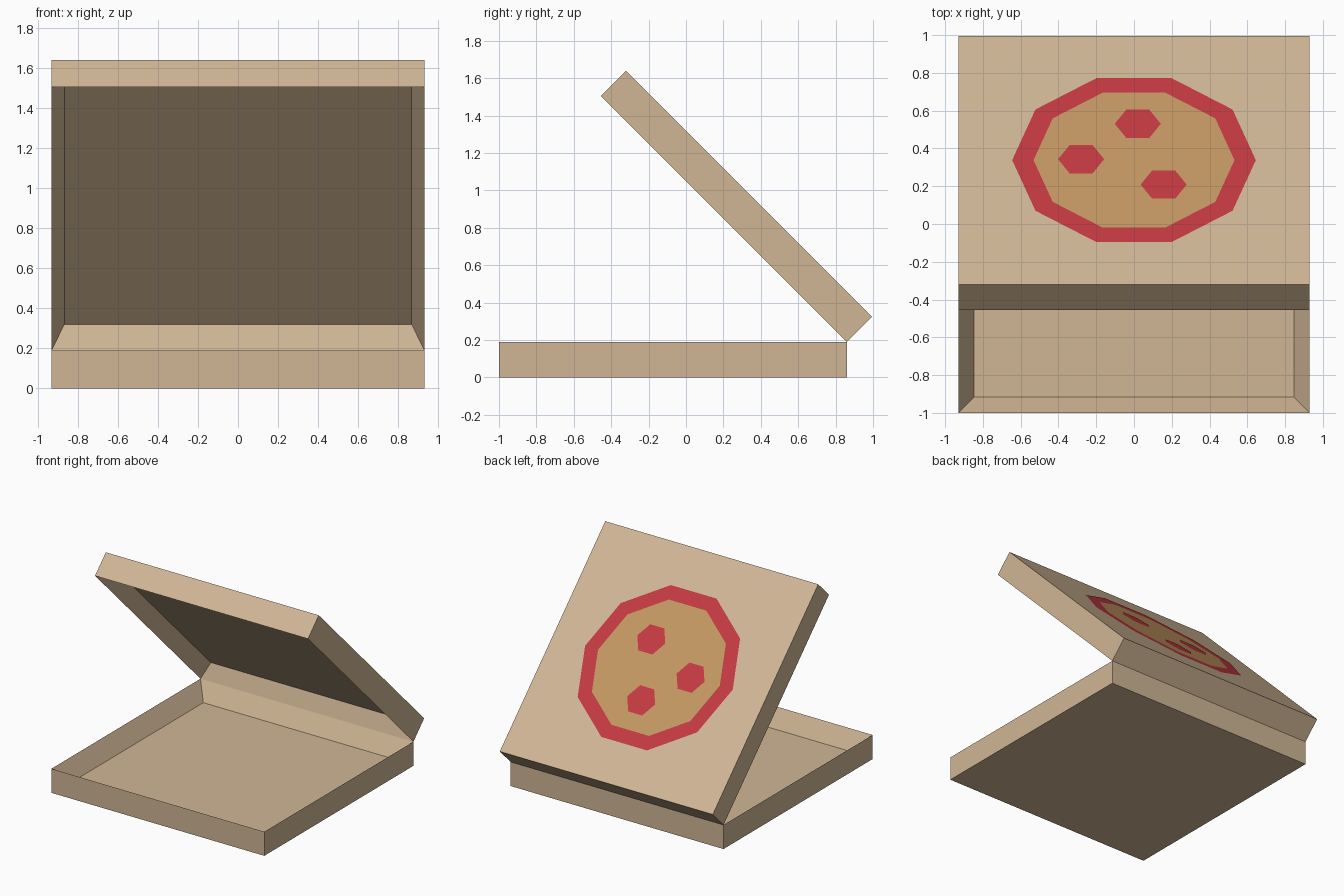
import bpy, bmesh
from math import cos, sin, pi, radians
from mathutils import Matrix, Vector

if "Cube" in bpy.data.objects:
    bpy.data.objects.remove(bpy.data.objects["Cube"])

SIDE, H = 1.86, 0.19          # panel side length and height of each half
HINGE = Vector((0, 0.86, 0.19))
LID = Matrix.Translation(HINGE) @ Matrix.Rotation(radians(-45), 4, 'X')


def material(name, rgb):
    m = bpy.data.materials.new(name)
    m.diffuse_color = (*rgb, 1)
    m.use_nodes = True
    m.node_tree.nodes["Principled BSDF"].inputs["Base Color"].default_value = m.diffuse_color
    return m


CARD = material("cardboard", (0.63, 0.47, 0.30))
RED = material("red", (0.54, 0.042, 0.052))
GOLD = material("gold", (0.55, 0.31, 0.125))


def finish(name, bm, mat, matrix):
    me = bpy.data.meshes.new(name)
    bm.to_mesh(me)
    bm.free()
    me.materials.append(mat)
    ob = bpy.data.objects.new(name, me)
    ob.matrix_world = matrix
    bpy.context.collection.objects.link(ob)
    return ob


def open_box(name, open_dir, inset, depth, matrix):
    """Box whose open side has walls sloping from a sharp rim to a smaller floor."""
    bm = bmesh.new()
    bmesh.ops.create_cube(bm, size=1, matrix=Matrix.Translation((0, -SIDE / 2, H / 2))
                          @ Matrix.Diagonal((SIDE, SIDE, H, 1)))
    bm.normal_update()
    face = next(f for f in bm.faces if f.normal.z * open_dir > 0.9)
    bmesh.ops.inset_region(bm, faces=[face], thickness=inset, use_even_offset=True)
    for v in face.verts:
        v.co.z -= open_dir * depth
    bm.normal_update()
    return finish(name, bm, CARD, matrix)


def polygon(name, sides, radius, x, y, lift, mat, inner=0):
    """Flat printed shape on the lid; a ring when inner is given."""
    bm = bmesh.new()

    def loop(r):
        return [bm.verts.new((x + r * cos(2 * pi * i / sides),
                              y + r * sin(2 * pi * i / sides), H + lift))
                for i in range(sides)]
    outer = loop(radius)
    if inner:
        hole = loop(inner)
        for i in range(sides):
            j = (i + 1) % sides
            bm.faces.new((outer[i], outer[j], hole[j], hole[i]))
    else:
        bm.faces.new(outer)
    return finish(name, bm, mat, LID)


# Box halves
open_box("tray", 1, 0.083, 0.135, Matrix.Translation((0, HINGE.y, 0)))
open_box("lid", -1, 0.063, 0.12, LID)

# Printed pizza on the lid
polygon("pizza_sauce_ring", 10, 0.645, 0, -SIDE / 2, 0.002, RED, inner=0.532)
polygon("pizza_cheese", 10, 0.532, 0, -SIDE / 2, 0.002, GOLD)
for i, (x, y) in enumerate([(0.02, 0.27), (-0.28, 0.005), (0.157, -0.185)]):
    polygon(f"pepperoni_{i + 1}", 6, 0.122, x, y - SIDE / 2, 0.004, RED)
